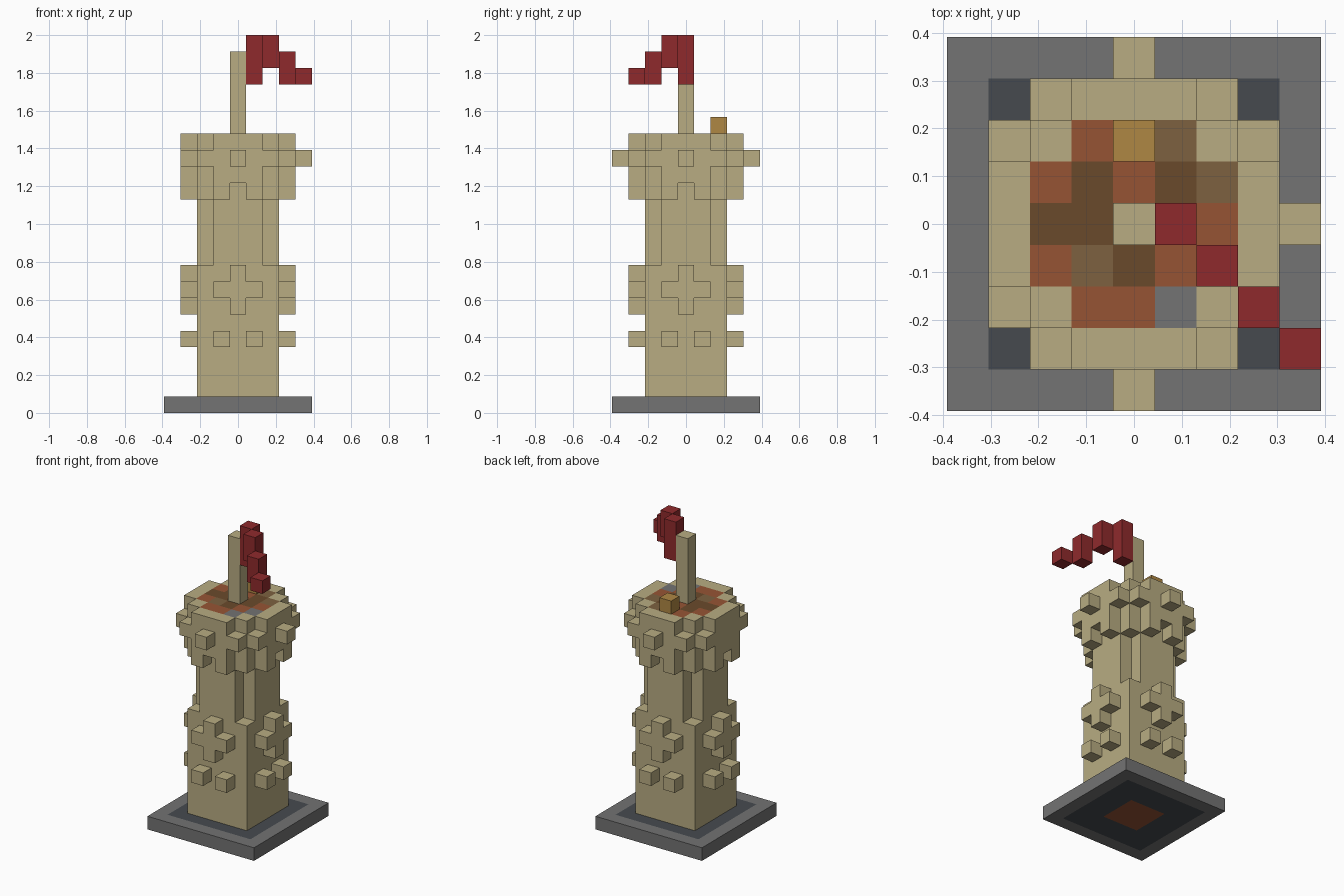
import bpy, bmesh
from mathutils import Vector

cube = bpy.data.objects.get("Cube")
if cube:
    bpy.data.objects.remove(cube, do_unlink=True)

U = 2 / 23  # edge length of one block


def material(name, rgb):
    mat = bpy.data.materials.new(name)
    mat.use_nodes = True
    lin = [((c / 255 + 0.055) / 1.055) ** 2.4 for c in rgb] + [1]
    mat.diffuse_color = lin
    for node in mat.node_tree.nodes:
        if node.type == 'BSDF_PRINCIPLED':
            node.inputs["Base Color"].default_value = lin
    return mat


GREY = material("stone grey", (115, 115, 115))
SLATE = material("dark slate", (70, 74, 79))
SAND = material("sandstone", (184, 172, 130))
RUST = material("rust brown", (150, 84, 52))
DARK = material("dark brown", (106, 74, 43))
MID = material("dusty brown", (125, 97, 64))
GOLD = material("gold", (175, 135, 68))
RED = material("flag red", (143, 42, 44))

AXES = [Vector(d) for d in ((1, 0, 0), (-1, 0, 0), (0, 1, 0), (0, -1, 0), (0, 0, 1), (0, 0, -1))]


def blocks(name, cells, color):
    """Outer skin of a set of blocks; color is a material or a function of the cell."""
    cells = set(cells)
    pick = color if callable(color) else (lambda c: color)
    mesh = bpy.data.meshes.new(name)
    mats = []
    bm = bmesh.new()
    for cell in sorted(cells):
        mat = pick(cell)
        if mat not in mats:
            mats.append(mat)
            mesh.materials.append(mat)
        centre = Vector(cell) + Vector((0, 0, 0.5))
        for n in AXES:
            if tuple(int(a + b) for a, b in zip(cell, n)) in cells:
                continue
            s = Vector((n.y, n.z, n.x))
            t = n.cross(s)
            corners = [(-s - t), (s - t), (s + t), (t - s)]
            face = bm.faces.new([bm.verts.new((centre + (n + c) / 2) * U) for c in corners])
            face.material_index = mats.index(mat)
    bmesh.ops.remove_doubles(bm, verts=bm.verts, dist=U / 100)
    bm.to_mesh(mesh)
    bm.free()
    obj = bpy.data.objects.new(name, mesh)
    bpy.context.collection.objects.link(obj)
    return obj


def box(xs, ys, zs):
    return [(x, y, z) for x in xs for y in ys for z in zs]


def span(r):
    return range(-r, r + 1)


def four_sides(cells):
    """Repeat cells of the front on all four sides."""
    out = set()
    for x, y, z in cells:
        out |= {(x, y, z), (-y, x, z), (-x, -y, z), (y, -x, z)}
    return out


# Ground slab: grey border, slate field, rust core
def slab_color(c):
    ring = max(abs(c[0]), abs(c[1]))
    return GREY if ring == 4 else RUST if ring <= 1 else SLATE


blocks("base_slab", box(span(4), span(4), [0]), slab_color)

# Shaft: square below, with cut corners above
shaft = [c for c in box(span(2), span(2), range(1, 16))
         if abs(c[0]) + abs(c[1]) < 4 or c[2] <= 8]
blocks("tower_shaft", shaft, SAND)

# Relief on each side
blocks("lower_studs", four_sides([(-1, -3, 4), (1, -3, 4)]), SAND)
blocks("cross_reliefs", four_sides(box([0], [-3], range(6, 9)) + box([-1, 1], [-3], [7])), SAND)

# Widened crown with arched underside and stepped corners
crown = four_sides(box(span(1), [-3], range(13, 17)) + box([2], [-2], range(13, 17))
                   + box([-2, 2], [-3], [15]))
crown -= four_sides([(0, -3, 13)])
blocks("tower_crown", crown, SAND)
blocks("crown_studs", [(0, -4, 15), (0, 4, 15), (4, 0, 15)], SAND)

# Patchwork roof, one letter per block, back row first
KEY = {"r": RUST, "d": DARK, "m": MID, "g": GREY}
ROWS = [" rrm ", "rdrdm", "dd dr", "rmdrg", " rrg "]
roof = {(i - 2, 2 - j, 16): KEY[ch]
        for j, row in enumerate(ROWS) for i, ch in enumerate(row) if ch in KEY}
blocks("roof_patchwork", roof, lambda c: roof[c])
blocks("roof_gold_block", [(0, 2, 17)], GOLD)

# Pole and waving flag
blocks("flag_pole", box([0], [0], range(16, 22)), SAND)
flag = []
for i, (low, high) in enumerate([(20, 23), (21, 23), (20, 22), (20, 21)]):
    flag += box([i + 1], [-i], range(low, high))
blocks("flag", flag, RED)
